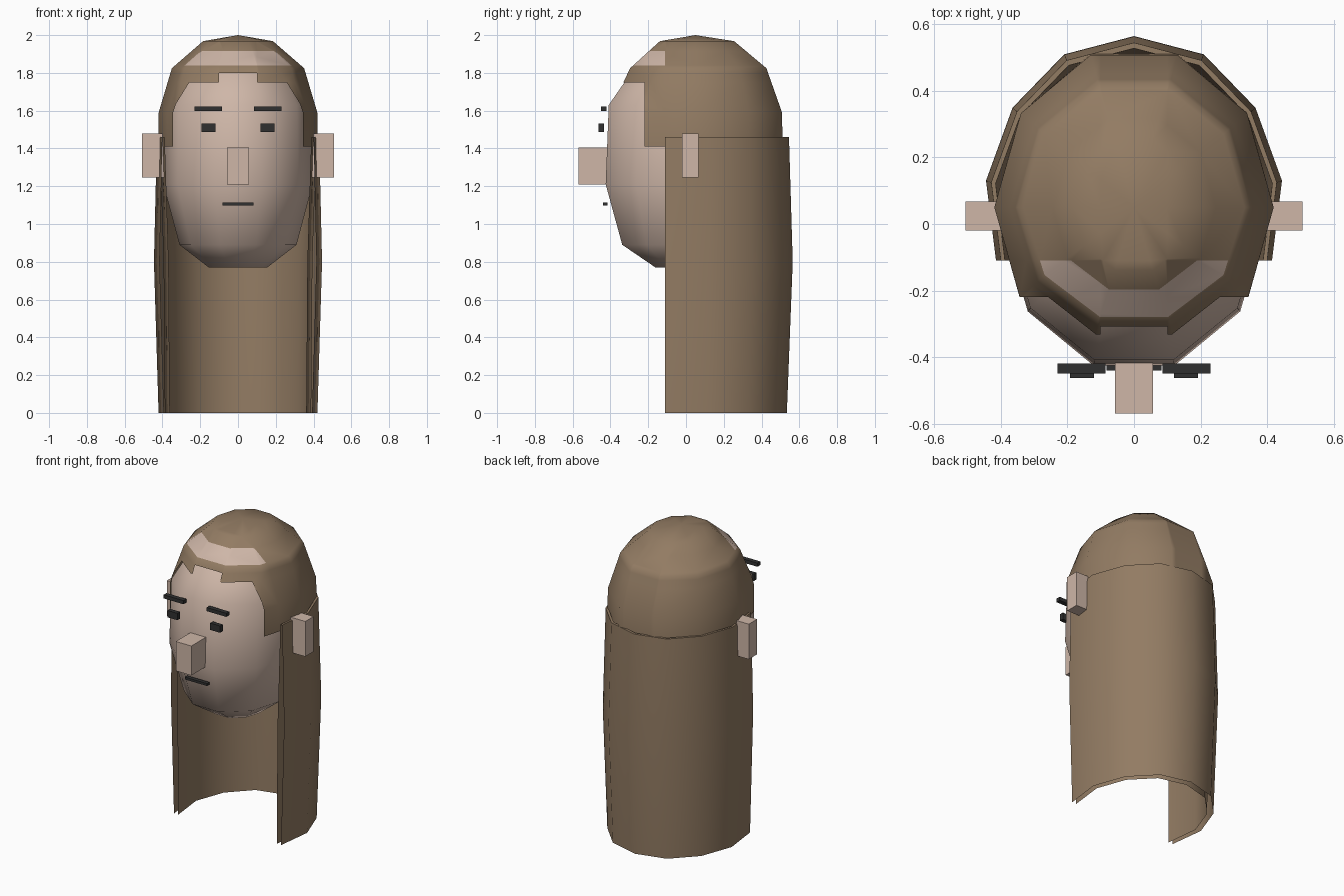
import bpy, bmesh, math
from mathutils import Vector

cube = bpy.data.objects.get("Cube")
if cube:
    bpy.data.objects.remove(cube, do_unlink=True)


def material(name, rgb):
    m = bpy.data.materials.new(name)
    m.use_nodes = True
    col = (*rgb, 1)
    m.diffuse_color = col
    m.node_tree.nodes["Principled BSDF"].inputs["Base Color"].default_value = col
    return m


skin = material("skin", (0.62, 0.47, 0.39))
brown = material("brown_hair", (0.29, 0.20, 0.125))
dark = material("dark_features", (0.03, 0.03, 0.03))


def finish(bm, name, mats, angle=None):
    bmesh.ops.recalc_face_normals(bm, faces=bm.faces)
    mesh = bpy.data.meshes.new(name)
    bm.to_mesh(mesh)
    bm.free()
    ob = bpy.data.objects.new(name, mesh)
    bpy.context.collection.objects.link(ob)
    for m in mats:
        mesh.materials.append(m)
    if angle:
        bpy.ops.object.select_all(action='DESELECT')
        ob.select_set(True)
        bpy.context.view_layer.objects.active = ob
        bpy.ops.object.shade_smooth_by_angle(angle=math.radians(angle))
    return ob


def loft(bm, rows, closed):
    """Bridge rows of points with quads and return the vertex rows."""
    rows = [[bm.verts.new(p) for p in r] for r in rows]
    n = len(rows[0])
    for a, b in zip(rows, rows[1:]):
        for i in range(n if closed else n - 1):
            j = (i + 1) % n
            bm.faces.new((a[i], a[j], b[j], b[i]))
    return rows


def ring(z, rx, ry, cy=0, front=1):
    pts = []
    for i in range(10):
        a = i * math.tau / 10
        dy = ry * math.sin(a)
        pts.append((rx * math.cos(a), cy + dy * (front if dy < 0 else 1), z))
    return pts


def fan(bm, row, tip):
    v = bm.verts.new(tip)
    for i in range(len(row)):
        bm.faces.new((row[i], row[(i + 1) % len(row)], v))


# Head: ten-sided egg with a flat chin
bm = bmesh.new()
rows = loft(bm, [ring(0.77, 0.155, 0.17), ring(0.89, 0.31, 0.355),
                 ring(1.21, 0.395, 0.447), ring(1.63, 0.385, 0.43),
                 ring(1.74, 0.32, 0.35), ring(1.82, 0.27, 0.29),
                 ring(1.9, 0.15, 0.17)], True)
bm.faces.new(rows[0])
fan(bm, rows[-1], (0, 0, 1.93))
finish(bm, "head", [skin], 60)

# Hair cap: ten-sided dome with the face opening cut out
bm = bmesh.new()
rows = loft(bm, [ring(1.41, 0.42, 0.485, 0.05), ring(1.59, 0.42, 0.482, 0.05),
                 ring(1.825, 0.35, 0.395, 0.05, 0.92),
                 ring(1.968, 0.185, 0.215, 0.05, 0.92)], True)
fan(bm, rows[-1], (0, 0.05, 2))
cuts = [((0, 0, z), (0, 0, 1)) for z in (1.75, 1.8, 1.84, 1.915)]
cuts += [((0, y, 0), (0, 1, 0)) for y in (-0.22, -0.11)]
cuts += [((x, 0, 0), (1, 0, 0)) for x in (-0.1, 0.1)]
for co, no in cuts:
    bmesh.ops.bisect_plane(bm, geom=bm.verts[:] + bm.edges[:] + bm.faces[:],
                           plane_co=Vector(co), plane_no=Vector(no))
opening = []
for f in bm.faces:
    c = f.calc_center_median()
    if c.y < -0.22 and (c.z < 1.75 or (c.z < 1.8 and abs(c.x) < 0.1)):
        opening.append(f)
    # Bare band above the fringe
    elif c.y < -0.11 and 1.84 < c.z < 1.915:
        f.material_index = 1
bmesh.ops.delete(bm, geom=opening, context='FACES')
finish(bm, "hair_cap", [brown, skin], 60)

# Long hair: double-walled curtain open at the front
half = [(0.415, -0.11), (0.445, 0.13), (0.365, 0.35), (0.21, 0.51)]
arc = half + [(0, 0.565)] + [(-x, y) for x, y in reversed(half)]


def curtain(z, s):
    return [(x * s, y * s if y > 0 else y, z) for x, y in arc]


bm = bmesh.new()
loft(bm, [curtain(0, 0.945), curtain(0.8, 1), curtain(1.46, 0.965),
          curtain(1.46, 0.935), curtain(0.8, 0.885), curtain(0, 0.87)], False)
finish(bm, "long_hair", [brown], 40)


def box(name, mat, lo, hi):
    bm = bmesh.new()
    bmesh.ops.create_cube(bm, size=1)
    for v in bm.verts:
        v.co = [(a + b) / 2 + c * (b - a) for a, b, c in zip(lo, hi, v.co)]
    finish(bm, name, [mat])


def pair(name, mat, lo, hi):
    box("left_" + name, mat, lo, hi)
    box("right_" + name, mat, (-hi[0], *lo[1:]), (-lo[0], *hi[1:]))


# Facial features
box("nose", skin, (-0.057, -0.57, 1.21), (0.057, -0.38, 1.405))
box("mouth", dark, (-0.082, -0.44, 1.097), (0.082, -0.415, 1.113))
pair("ear", skin, (0.39, -0.02, 1.245), (0.507, 0.067, 1.478))
pair("eye", dark, (0.12, -0.463, 1.488), (0.193, -0.435, 1.533))
pair("eyebrow", dark, (0.085, -0.45, 1.598), (0.23, -0.42, 1.622))
